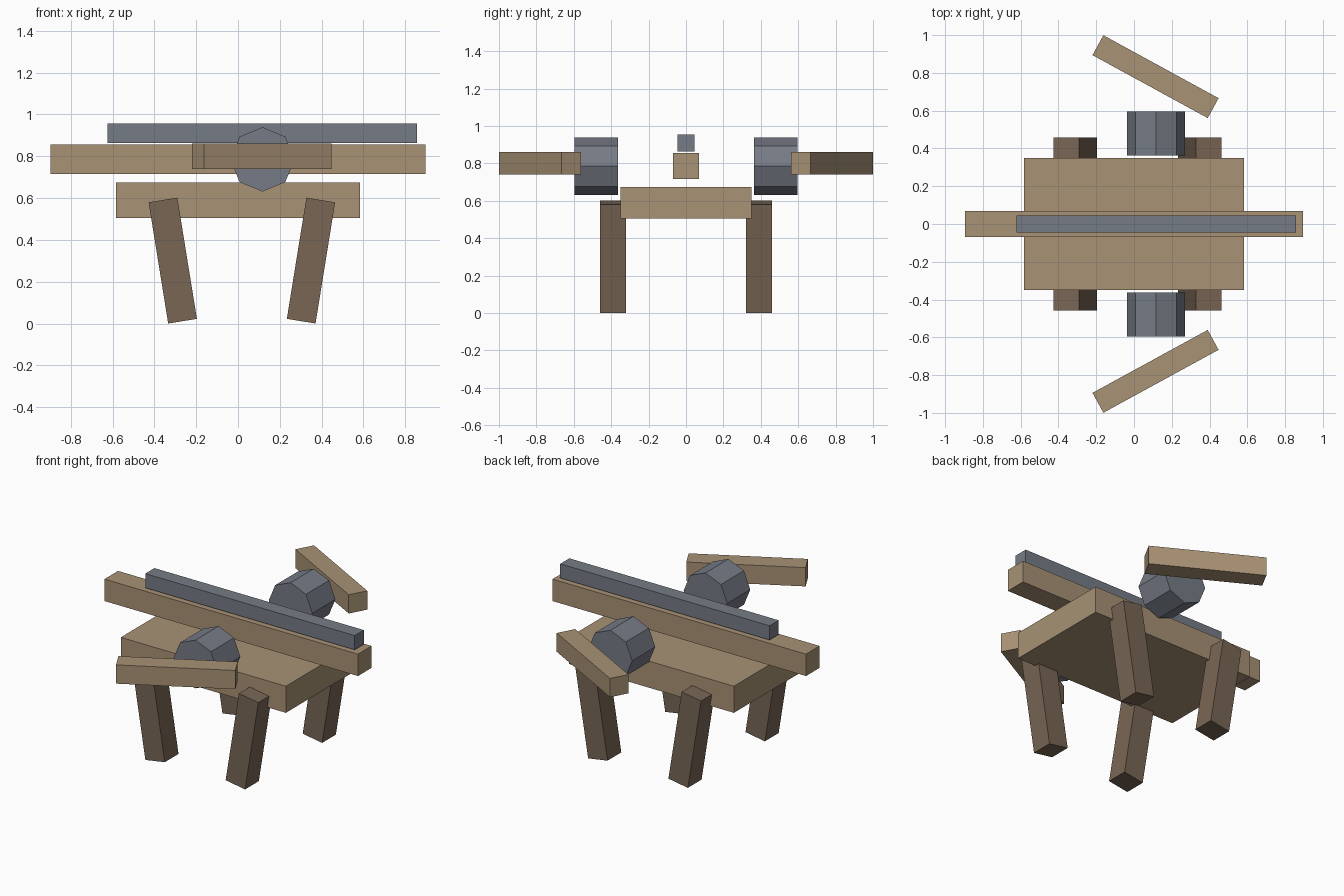
import bpy, bmesh, math
from mathutils import Matrix

if "Cube" in bpy.data.objects:
    bpy.data.objects.remove(bpy.data.objects["Cube"])


def material(name, rgb):
    m = bpy.data.materials.new(name)
    m.diffuse_color = (*rgb, 1.0)
    m.use_nodes = True
    m.node_tree.nodes["Principled BSDF"].inputs["Base Color"].default_value = m.diffuse_color
    return m


wood = material("light wood", (0.392, 0.287, 0.178))
dark_wood = material("dark wood", (0.188, 0.133, 0.089))
iron = material("slate iron", (0.181, 0.198, 0.235))


def add(name, bm, centre, mat, rot=None):
    bmesh.ops.recalc_face_normals(bm, faces=bm.faces)
    mesh = bpy.data.meshes.new(name)
    bm.to_mesh(mesh)
    bm.free()
    mesh.materials.append(mat)
    ob = bpy.data.objects.new(name, mesh)
    ob.location = centre
    if rot:
        ob.rotation_euler = rot
    bpy.context.collection.objects.link(ob)
    return ob


def box(name, centre, size, mat, rot=None):
    bm = bmesh.new()
    bmesh.ops.create_cube(bm, size=1.0, matrix=Matrix.Diagonal((*size, 1.0)))
    return add(name, bm, centre, mat, rot)


def drum(name, centre, radius, depth, mat):
    # octagonal drum lying along y, one edge pointing straight up
    bm = bmesh.new()
    bmesh.ops.create_cone(bm, cap_ends=True, segments=8, radius1=radius,
                          radius2=radius, depth=depth,
                          matrix=Matrix.Rotation(math.pi / 2, 4, 'X'))
    return add(name, bm, centre, mat)


# Base platform, stock and bolt rail
box("base_platform", (0, 0, 0.59), (1.167, 0.70, 0.17), wood)
box("stock", (0, 0, 0.786), (1.792, 0.137, 0.14), wood)
box("bolt_rail", (0.117, 0, 0.91), (1.48, 0.092, 0.091), iron)

for side, s in (("front", -1), ("back", 1)):
    # Torsion drum and swept bow arm
    drum(side + "_drum", (0.117, s * 0.48, 0.785), 0.154, 0.233, iron)
    box(side + "_bow_arm", (0.114, s * 0.78, 0.80), (0.695, 0.12, 0.12), wood,
        (0, 0, -s * 0.5))
    # Splayed legs
    for end, x, tilt in (("left", -0.312, -0.16), ("right", 0.349, 0.16)):
        box(f"{side}_{end}_leg", (x, s * 0.389, 0.301), (0.139, 0.139, 0.587),
            dark_wood, (0, tilt, 0))
